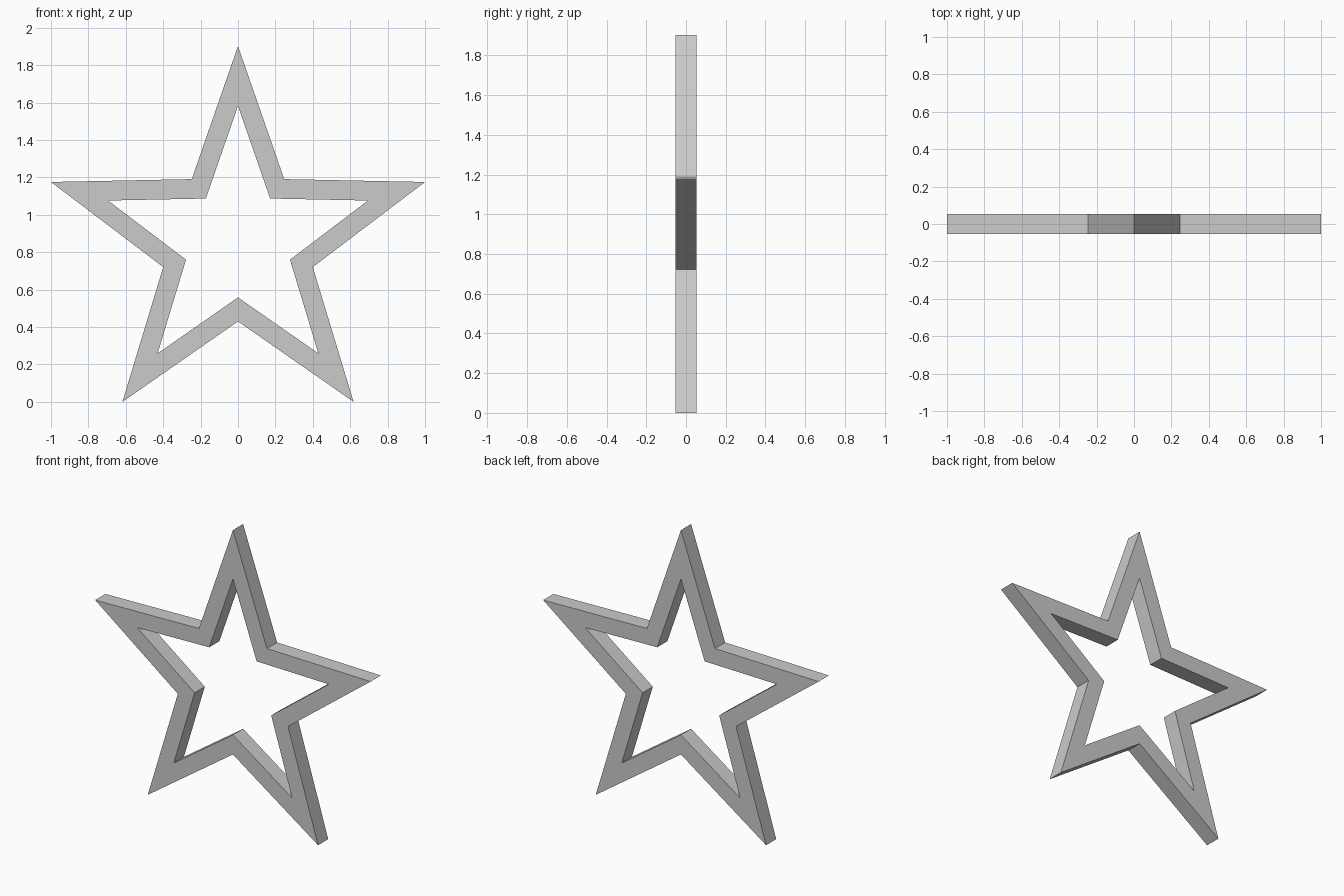
import bpy, bmesh, math

if "Cube" in bpy.data.objects:
    bpy.data.objects.remove(bpy.data.objects["Cube"])

TIP, NOTCH = 1.0515, 0.4206      # outer star radii
INNER = 0.695                    # inner star scale
HALF = 0.0526                    # half thickness
CZ = TIP * math.cos(math.radians(36))


def star_ring(bm, scale, y):
    """Ten vertices of a five-pointed star in the XZ plane."""
    ring = []
    for i in range(10):
        r = (NOTCH if i % 2 else TIP) * scale
        a = i * math.pi / 5
        ring.append(bm.verts.new((r * math.sin(a), y, CZ + r * math.cos(a))))
    return ring


# Open star frame: four loops bridged into a closed band
bm = bmesh.new()
loops = [star_ring(bm, s, y) for s, y in
         ((1, -HALF), (1, HALF), (INNER, HALF), (INNER, -HALF))]
for k in range(4):
    a, b = loops[k], loops[(k + 1) % 4]
    for i in range(10):
        j = (i + 1) % 10
        bm.faces.new((a[i], a[j], b[j], b[i]))
bmesh.ops.recalc_face_normals(bm, faces=bm.faces)

mesh = bpy.data.meshes.new("star_frame")
bm.to_mesh(mesh)
bm.free()
bpy.context.collection.objects.link(bpy.data.objects.new("star_frame", mesh))
